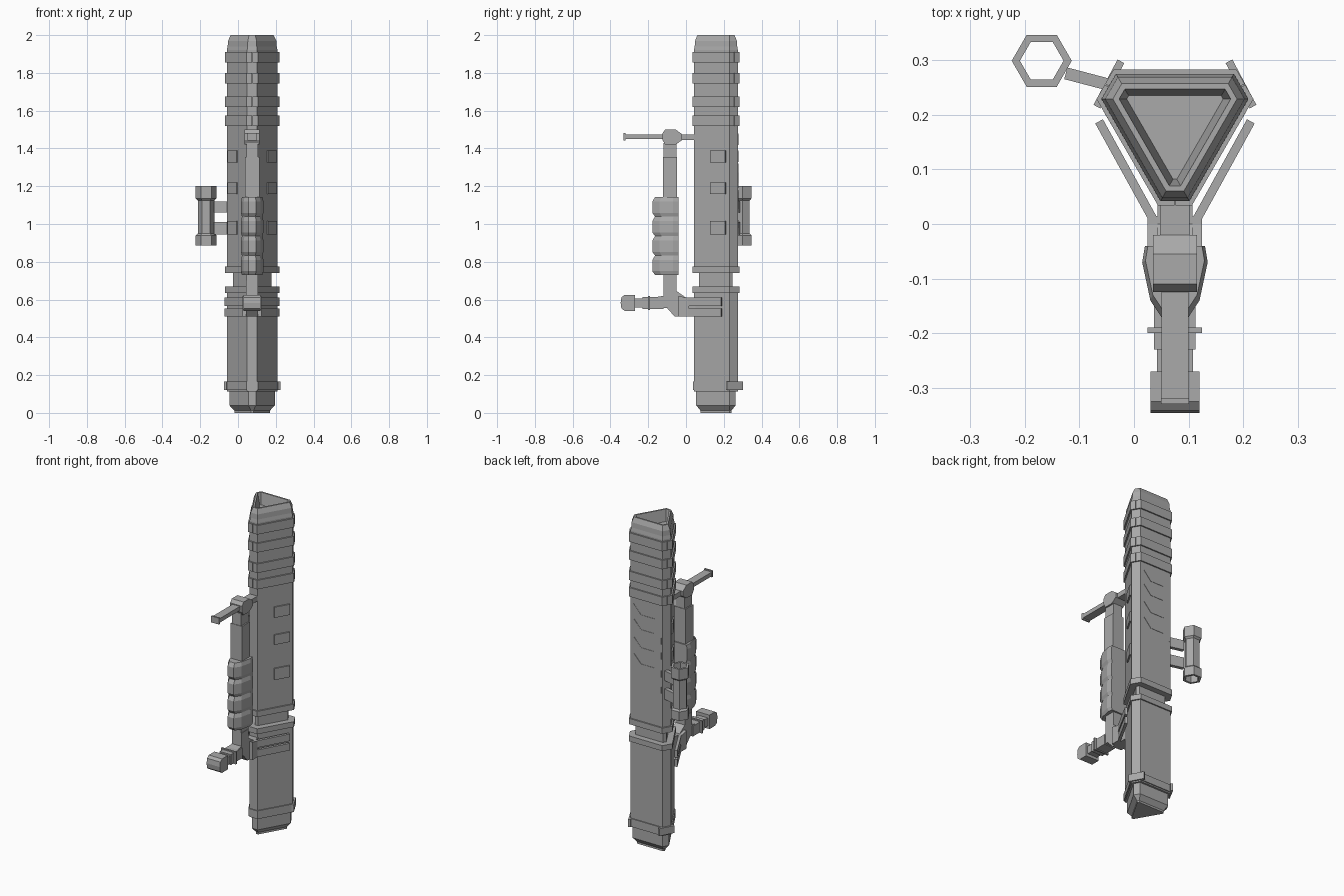
import bpy, bmesh, math
from mathutils import Vector

cube = bpy.data.objects.get("Cube")
if cube:
    bpy.data.objects.remove(cube)

grey = bpy.data.materials.new("matte grey")
grey.use_nodes = True
COLOR = (0.4, 0.4, 0.4, 1)
grey.diffuse_color = COLOR
grey.node_tree.nodes["Principled BSDF"].inputs["Base Color"].default_value = COLOR

CX, CY = 0.075, 0.182          # axis of the three-sided barrel
SIDE, CORNER = 0.093, 0.140    # distances of long sides and cut corners from the axis


def finish(name, bm):
    bmesh.ops.recalc_face_normals(bm, faces=bm.faces)
    mesh = bpy.data.meshes.new(name)
    bm.to_mesh(mesh)
    bm.free()
    mesh.materials.append(grey)
    obj = bpy.data.objects.new(name, mesh)
    bpy.context.collection.objects.link(obj)
    return obj


def loft(name, rings, closed=False):
    """Bridge equal-length rings of points; cap the ends or join them in a loop."""
    bm = bmesh.new()
    loops = [[bm.verts.new(p) for p in ring] for ring in rings]
    pairs = list(zip(loops, loops[1:]))
    if closed:
        pairs.append((loops[-1], loops[0]))
    for a, b in pairs:
        for i in range(len(a)):
            j = (i + 1) % len(a)
            bm.faces.new((a[i], a[j], b[j], b[i]))
    if not closed:
        bm.faces.new(loops[0])
        bm.faces.new(loops[-1])
    return finish(name, bm)


def prism(name, pts, z0, z1):
    return loft(name, [[(x, y, z) for x, y in pts] for z in (z0, z1)])


def side_prism(name, pts, half):
    """Extrude a (y, z) profile across the handle's centre line."""
    return loft(name, [[(CX + s * half, y, z) for y, z in pts] for s in (-1, 1)])


def box(name, half, y0, y1, z0, z1):
    return side_prism(name, [(y0, z0), (y1, z0), (y1, z1), (y0, z1)], half)


def section(d=0.0):
    """Triangle with cut corners, grown outward by d."""
    pts = []
    for k in range(6):
        a, b = math.radians(30 + 60 * k), math.radians(90 + 60 * k)
        da, db = (CORNER + d, SIDE + d) if k % 2 == 0 else (SIDE + d, CORNER + d)
        det = math.sin(b - a)
        pts.append(Vector((CX + (da * math.sin(b) - db * math.sin(a)) / det,
                           CY + (db * math.cos(a) - da * math.cos(b)) / det)))
    return pts


def strip(name, p0, p1, thick, z0, z1, both=True):
    """Flat plate between two plan points, optionally repeated on the other side."""
    p0, p1 = Vector(p0), Vector(p1)
    n = (p1 - p0).orthogonal().normalized() * thick / 2
    pts = [p0 - n, p1 - n, p1 + n, p0 + n]
    prism(name + "_right", pts, z0, z1)
    if both:
        prism(name + "_left", [(2 * CX - p.x, p.y) for p in pts], z0, z1)


# Barrel with end cap, neck, collars and open muzzle
profile = [(0, -.035), (.012, -.035), (.04, -.012), (.112, -.012), (.112, 0),
           (.12, 0), (.12, .006), (.165, .006), (.165, 0),
           (.635, 0), (.635, .008), (.668, .008), (.668, -.028), (.74, -.028),
           (.74, .008), (.775, .008), (.775, 0), (1.92, 0), (1.94, -.004),
           (1.97, -.006), (2.0, -.018), (2.0, -.028), (1.93, -.04)]
loft("barrel", [[(p.x, p.y, z) for p in section(d)] for z, d in profile])

# Segmented muzzle bands, one wedge per corner with slits mid-face
outer = section(.008)
for i, z in enumerate((1.52, 1.62, 1.745, 1.855)):
    for k in (1, 3, 5):
        prev, a, b, nxt = (outer[(k + j) % 6] for j in (-2 + 0, -1, 0, 1))
        prism(f"muzzle_band_{i}_{k}",
              [prev.lerp(a, .515), a, b, b.lerp(nxt, .485), (CX, CY)], z, z + .055)

# Corner guards on the rear collar
strip("corner_guard", (-.068, .215), (-.024, .298), .014, .12, .165)

# Raised pads on the slanted sides
for i, (z0, z1) in enumerate(((.945, 1.015), (1.16, 1.22), (1.325, 1.39))):
    strip(f"side_pad_{i}", (-.003, .13), (-.05, .21), .014, z0, z1)

# Bent score lines and small dashes on the back face
for i, z in enumerate((1.48, 1.39, 1.28, 1.18)):
    path = [(.16, z), (.11, z - .055), (.02, z - .055), (.02, z - .063),
            (.11, z - .063), (.16, z - .008)]
    loft(f"back_score_{i}", [[(x, y, h) for x, h in path] for y in (.272, .277)])
    strip(f"edge_dash_{i}", (-.026, .275), (-.022, .275), .004, z - .2, z - .16, False)

# Sight tube: open hexagonal tube with flared ends
SX, SY = -.169, .299


def hexagon(r, z):
    return [(SX + r * math.cos(math.pi * k / 3), SY + r * math.sin(math.pi * k / 3), z)
            for k in range(6)]


loft("sight_tube", [hexagon(r, z) for r, z in (
    (.055, .885), (.055, .94), (.044, .95), (.044, 1.125), (.055, 1.135),
    (.055, 1.2), (.04, 1.2), (.04, .885))], closed=True)
for i, (z0, z1) in enumerate(((.945, 1.01), (1.06, 1.12))):
    strip(f"sight_arm_{i}", (-.125, .276), (-.03, .251), .022, z0, z1, False)

# Lower bracket with forked prongs hugging the barrel
side_prism("lower_bracket", [(-.12, .70), (-.05, .70), (-.05, .645), (0, .61), (.05, .61),
                             (.05, .51), (-.06, .51), (-.10, .555), (-.2, .555),
                             (-.2, .605), (-.12, .62)], .032)
side_prism("bracket_block", [(-.04, .62), (0, .61), (.015, .61), (.015, .51), (-.04, .51)], .05)
for i, (z0, z1) in enumerate(((.51, .553), (.567, .61))):
    strip(f"prong_{i}", (.037, .005), (-.064, .188), .016, z0, z1)

# Shoulder rest
box("rest_plate", .05, -.2, -.19, .545, .62)
box("rest_neck", .038, -.23, -.12, .55, .613)
box("rest_stem", .033, -.28, -.22, .557, .605)
side_prism("shoulder_rest", [(-.27, .54), (-.27, .625), (-.325, .625), (-.342, .612),
                             (-.346, .583), (-.342, .553), (-.325, .54)], .045)

# Upright handle post
box("handle_post", .03, -.12, -.05, .65, 1.43)
box("post_sleeve", .038, -.123, -.047, 1.14, 1.355)

# Scalloped grip
half = [(.055, -.04), (.06, -.07), (.045, -.14), (.02, -.178)]
for i in range(4):
    z = .73 + i * .103
    rings = []
    for h, s in ((0, .9), (.02, 1), (.08, 1), (.103, .9)):
        pts = [(x * s, -.04 + (y + .04) * s) for x, y in half]
        rings.append([(CX + x, y, z + h) for x, y in pts]
                     + [(CX - x, y, z + h) for x, y in reversed(pts)])
    loft(f"grip_segment_{i}", rings)

# Head joint, link to the barrel and front bar
side_prism("head_joint", [(-.02, 1.475), (-.055, 1.5), (-.11, 1.5), (-.125, 1.48),
                          (-.125, 1.445), (-.11, 1.42), (-.055, 1.42), (-.02, 1.445)], .04)
box("head_link", .027, -.05, .05, 1.445, 1.475)
box("front_bar", .025, -.325, -.11, 1.45, 1.475)
box("bar_tip", .026, -.33, -.32, 1.443, 1.482)
